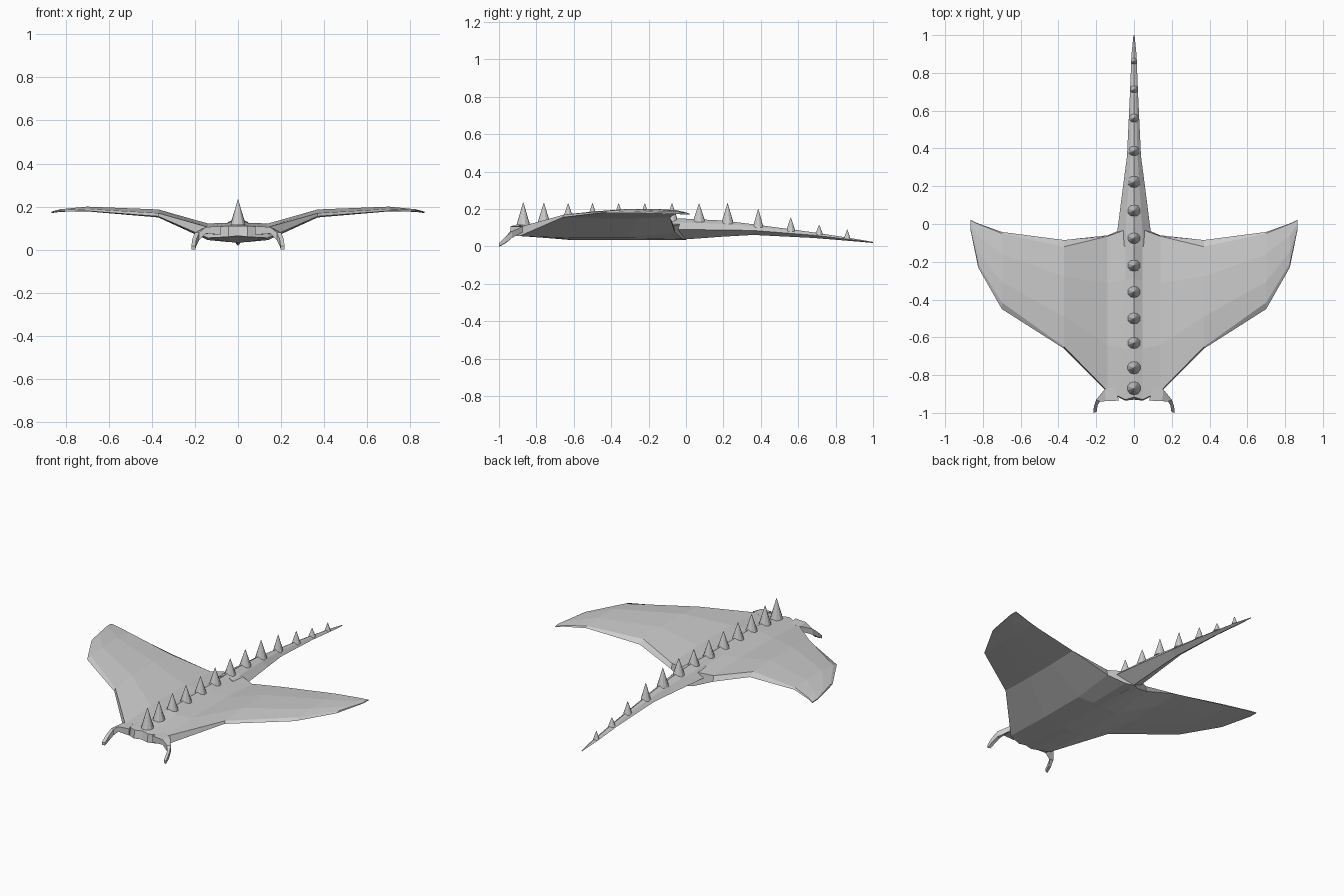
import bpy, bmesh


def loft(name, rings, mirrored=False):
    """Skin a chain of equal rings, cap the ends, optionally mirror across x."""
    bm = bmesh.new()
    vs = [[bm.verts.new(p) for p in r] for r in rings]
    n = len(vs[0])
    for a, b in zip(vs, vs[1:]):
        for i in range(n):
            j = (i + 1) % n
            bm.faces.new((a[i], a[j], b[j], b[i]))
    if not mirrored or min(abs(p[0]) for p in rings[0]) > 0.001:
        bm.faces.new(vs[0])
    bm.faces.new(vs[-1])
    if mirrored:
        geo = bm.verts[:] + bm.edges[:] + bm.faces[:]
        bmesh.ops.mirror(bm, geom=geo, axis='X', merge_dist=0.0005)
    bmesh.ops.recalc_face_normals(bm, faces=bm.faces[:])
    me = bpy.data.meshes.new(name)
    bm.to_mesh(me)
    bm.free()
    ob = bpy.data.objects.new(name, me)
    bpy.context.collection.objects.link(ob)
    return ob


def mix(a, b, t):
    return a + (b - a) * t


# Body and wings: sections running outwards from the centre line
# x, front y top/bottom, rear y top/bottom, top z front/mid/rear, bottom z front/mid/rear
sections = [
    (0.0, -0.915, -0.93, -0.02, 0.00, 0.11, 0.145, 0.15, 0.065, 0.033, 0.035),
    (0.045, -0.93, -0.935, -0.03, -0.02, 0.11, 0.125, 0.12, 0.06, 0.036, 0.04),
    (0.14, -0.885, -0.89, -0.065, -0.06, 0.105, 0.122, 0.11, 0.055, 0.045, 0.075),
    (0.37, -0.65, -0.66, -0.12, -0.085, 0.17, 0.187, 0.175, 0.155, 0.15, 0.155),
    (0.70, -0.415, -0.45, -0.05, -0.042, 0.19, 0.20, 0.193, 0.18, 0.178, 0.183),
    (0.825, -0.21, -0.23, 0.00, 0.003, 0.184, 0.188, 0.182, 0.177, 0.176, 0.176),
    (0.865, -0.03, -0.035, 0.02, 0.022, 0.176, 0.177, 0.174, 0.172, 0.171, 0.17),
]
rings = []
for x, ft, fb, rt, rb, z1, z2, z3, b1, b2, b3 in sections:
    rings.append([
        (x, ft, z1), (x, mix(ft, rt, 0.3), z2), (x, mix(ft, rt, 0.7), z2), (x, rt, z3),
        (x, rb, b3), (x, mix(fb, rb, 0.7), b2), (x, mix(fb, rb, 0.35), b2), (x, fb, b1)])
loft("body_and_wings", rings, True)

# Tail: y, half width, top z, side z, bottom z
tail = [
    (-0.12, 0.09, 0.145, 0.09, 0.034),
    (-0.05, 0.09, 0.15, 0.09, 0.034),
    (0.20, 0.058, 0.138, 0.088, 0.052),
    (0.36, 0.037, 0.118, 0.085, 0.061),
    (0.68, 0.022, 0.075, 0.060, 0.045),
    (0.90, 0.013, 0.041, 0.034, 0.027),
    (1.00, 0.003, 0.024, 0.021, 0.018),
]
loft("tail", [[(0, y, t), (w * 0.5, y, mix(s, t, 0.65)), (w, y, s), (0, y, b),
               (-w, y, s), (-w * 0.5, y, mix(s, t, 0.65))] for y, w, t, s, b in tail])

# Curled head fins: outer/inner edge points, top and bottom heights
fins = [
    ((0.10, -0.86), (0.08, -0.935), 0.11, 0.07),
    ((0.155, -0.875), (0.15, -0.938), 0.105, 0.075),
    ((0.20, -0.93), (0.18, -0.94), 0.08, 0.045),
    ((0.212, -0.965), (0.193, -0.96), 0.05, 0.02),
    ((0.216, -1.0), (0.198, -0.995), 0.017, 0.0),
]
for side, label in ((1, "right"), (-1, "left")):
    loft("head_fin_" + label, [[(side * o[0], o[1], t), (side * o[0], o[1], b),
                                (side * i[0], i[1], b), (side * i[0], i[1], t)]
                               for o, i, t, b in fins])

# Row of spines along the back: y, tip z, height, radius
spines = [
    (-0.87, 0.235, 0.12, 0.036), (-0.76, 0.232, 0.11, 0.035), (-0.63, 0.23, 0.10, 0.034),
    (-0.50, 0.23, 0.10, 0.034), (-0.36, 0.23, 0.10, 0.034), (-0.22, 0.23, 0.10, 0.034),
    (-0.075, 0.23, 0.10, 0.034), (0.07, 0.23, 0.10, 0.034), (0.222, 0.23, 0.11, 0.034),
    (0.386, 0.20, 0.10, 0.029), (0.56, 0.155, 0.075, 0.025), (0.712, 0.115, 0.052, 0.021),
    (0.862, 0.09, 0.05, 0.018),
]
for k, (y, tip, h, r) in enumerate(spines):
    bpy.ops.mesh.primitive_cone_add(vertices=10, radius1=r, radius2=0.001, depth=h,
                                    location=(0, y, tip - h / 2))
    bpy.context.object.name = "back_spine_%02d" % (k + 1)
